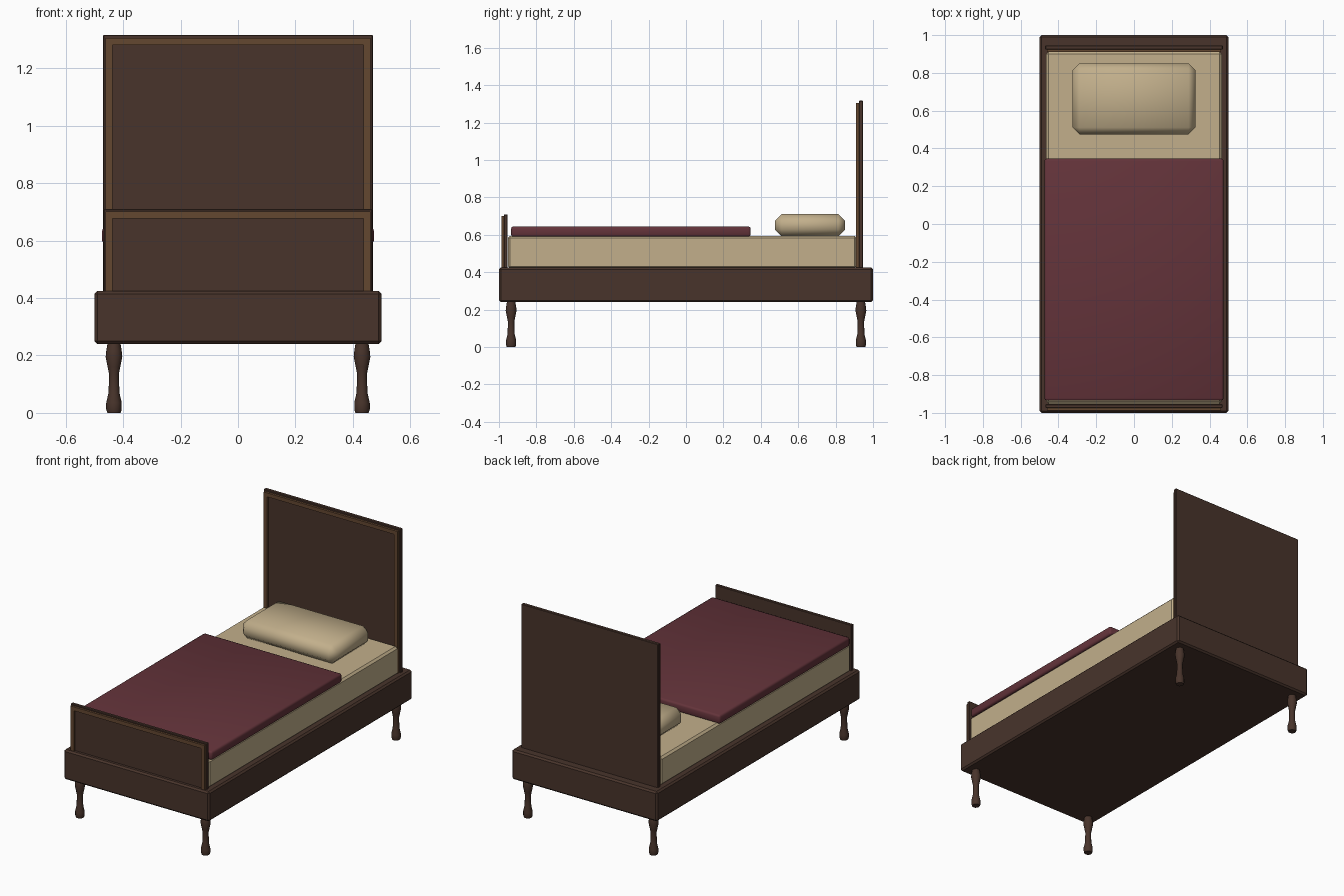
import bpy, bmesh, math

if "Cube" in bpy.data.objects:
    bpy.data.objects.remove(bpy.data.objects["Cube"])


def material(name, rgb):
    m = bpy.data.materials.new(name)
    m.diffuse_color = (*rgb, 1)
    m.use_nodes = True
    m.node_tree.nodes["Principled BSDF"].inputs["Base Color"].default_value = m.diffuse_color
    return m


WOOD = material("dark wood", (0.065, 0.034, 0.024))
TRIM = material("trim wood", (0.127, 0.063, 0.030))
LINEN = material("linen", (0.54, 0.43, 0.26))
WOOL = material("red wool", (0.125, 0.033, 0.042))


def add_object(name, bm, mat, smooth=None):
    bmesh.ops.recalc_face_normals(bm, faces=bm.faces)
    me = bpy.data.meshes.new(name)
    bm.to_mesh(me)
    bm.free()
    me.materials.append(mat)
    ob = bpy.data.objects.new(name, me)
    bpy.context.collection.objects.link(ob)
    if smooth:
        bpy.context.view_layer.objects.active = ob
        ob.select_set(True)
        bpy.ops.object.shade_smooth_by_angle(angle=math.radians(smooth))
        ob.select_set(False)
    return ob


def box(name, half_x, y, z, mat, bevel=0.0, segments=1, smooth=None):
    bm = bmesh.new()
    bmesh.ops.create_cube(bm, size=1)
    for v in bm.verts:
        v.co.x *= 2 * half_x
        v.co.y = y[0] if v.co.y < 0 else y[1]
        v.co.z = z[0] if v.co.z < 0 else z[1]
    if bevel:
        bmesh.ops.bevel(bm, geom=bm.edges[:], offset=bevel, segments=segments,
                        profile=0.5, affect='EDGES')
    return add_object(name, bm, mat, smooth)


def trim(name, half_x, y, z, width):
    # three-sided moulding, open at the bottom
    inner = half_x - width
    outline = [(-half_x, z[0]), (-half_x, z[1]), (half_x, z[1]), (half_x, z[0])]
    inside = [(-inner, z[0]), (-inner, z[1] - width), (inner, z[1] - width), (inner, z[0])]
    bm = bmesh.new()
    out = [bm.verts.new((x, y[1], h)) for x, h in outline]
    ins = [bm.verts.new((x, y[1], h)) for x, h in inside]
    faces = [bm.faces.new((out[i], out[i + 1], ins[i + 1], ins[i])) for i in range(3)]
    ext = bmesh.ops.extrude_face_region(bm, geom=faces, use_keep_orig=True)
    for v in ext["geom"]:
        if isinstance(v, bmesh.types.BMVert):
            v.co.y = y[0]
    return add_object(name, bm, TRIM)


def leg(name, x, y, profile, sides=12):
    bm = bmesh.new()
    rings = []
    for r, z in profile:
        rings.append([bm.verts.new((x + r * math.cos(math.tau * i / sides),
                                    y + r * math.sin(math.tau * i / sides), z))
                      for i in range(sides)])
    for a, b in zip(rings, rings[1:]):
        for i in range(sides):
            j = (i + 1) % sides
            bm.faces.new((a[i], a[j], b[j], b[i]))
    bm.faces.new(rings[0])
    bm.faces.new(rings[-1])
    return add_object(name, bm, WOOD, 40)


# Base frame
box("bed_frame", 0.5, (-1.0, 1.0), (0.24, 0.425), WOOD, 0.01)

# Turned legs
LEG = [(0.023, 0), (0.027, 0.012), (0.027, 0.035), (0.019, 0.07), (0.017, 0.135),
       (0.022, 0.16), (0.029, 0.195), (0.027, 0.215), (0.022, 0.245)]
for side, sx in (("left", -1), ("right", 1)):
    for end, sy in (("front", -1), ("back", 1)):
        leg(f"{end}_{side}_leg", sx * 0.432, sy * 0.935, LEG)

# Headboard and footboard with raised trim on the front faces
box("headboard", 0.47, (0.924, 0.946), (0.42, 1.317), WOOD, 0.003)
trim("headboard_trim", 0.461, (0.91, 0.926), (0.42, 1.306), 0.024)
box("footboard", 0.468, (-0.974, -0.954), (0.42, 0.71), WOOD, 0.003)
trim("footboard_trim", 0.461, (-0.987, -0.972), (0.42, 0.701), 0.024)

# Bedding
box("mattress", 0.465, (-0.952, 0.912), (0.42, 0.595), LINEN, 0.012)
box("blanket", 0.474, (-0.935, 0.346), (0.59, 0.645), WOOL, 0.012, 2, 50)
box("pillow", 0.325, (0.475, 0.85), (0.592, 0.711), LINEN, 0.036, 1, 60)
